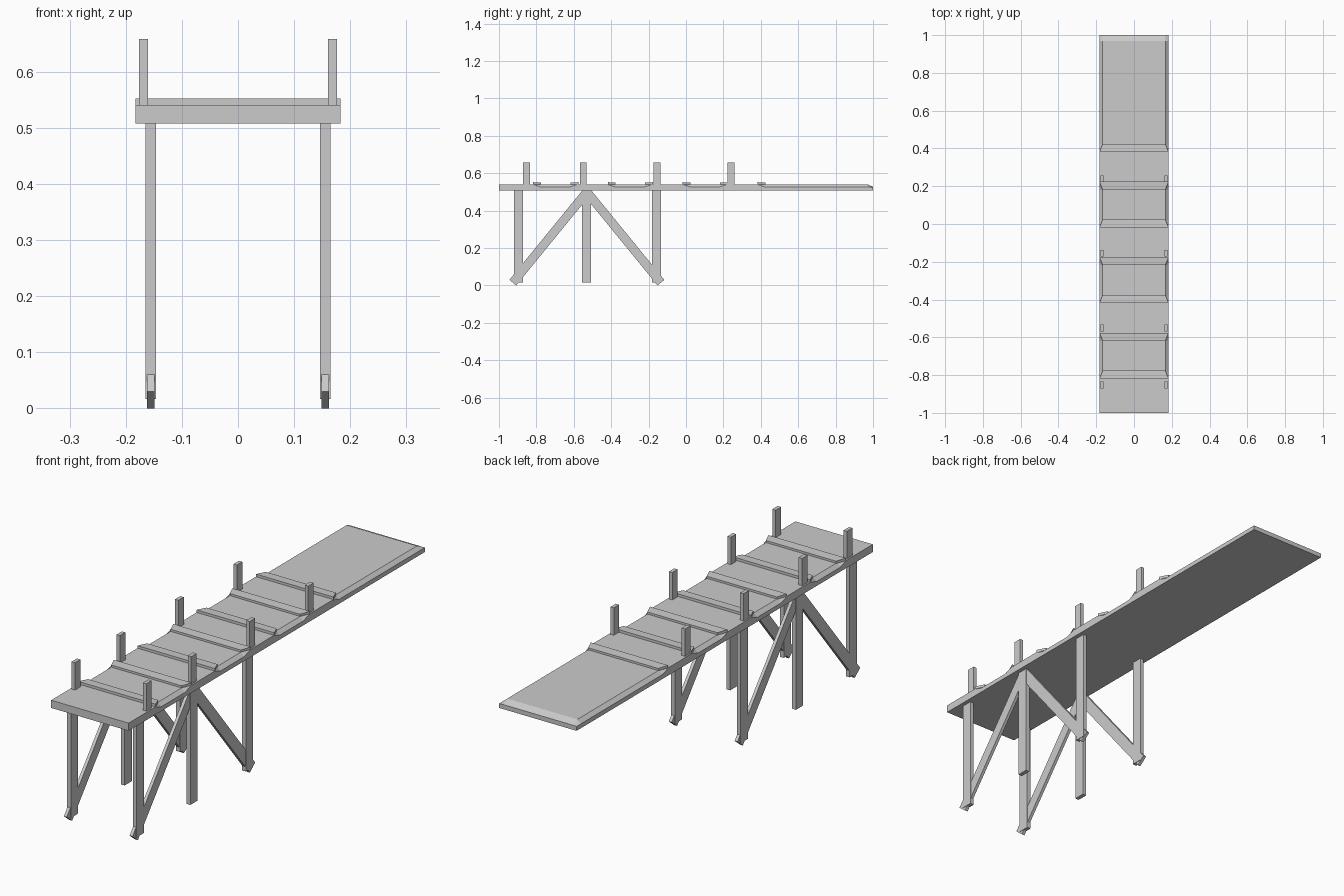
import bpy, bmesh
from mathutils import Vector

if "Cube" in bpy.data.objects:
    bpy.data.objects.remove(bpy.data.objects["Cube"])

W, IN = 0.183, 0.166              # deck half width, bevelled half width
Z0, ZE, Z1, ZR = 0.508, 0.527, 0.541, 0.552


def make(name, verts, faces):
    me = bpy.data.meshes.new(name)
    me.from_pydata(verts, [], faces)
    bm = bmesh.new()
    bm.from_mesh(me)
    bmesh.ops.recalc_face_normals(bm, faces=bm.faces)
    bm.to_mesh(me)
    bm.free()
    ob = bpy.data.objects.new(name, me)
    bpy.context.collection.objects.link(ob)
    return ob


def loft(name, rings):
    n = len(rings[0])
    verts = [v for r in rings for v in r]
    faces = [tuple(range(n)), tuple(range((len(rings) - 1) * n, len(rings) * n))]
    for k in range(len(rings) - 1):
        for i in range(n):
            j = (i + 1) % n
            faces.append((k * n + i, k * n + j, (k + 1) * n + j, (k + 1) * n + i))
    return make(name, verts, faces)


def box(name, c, s):
    x, y, z = c
    a, b, h = (v / 2 for v in s)
    return loft(name, [[(x - a, y - b, k), (x + a, y - b, k),
                        (x + a, y + b, k), (x - a, y + b, k)] for k in (z - h, z + h)])


def section(y, half, top):
    # deck cross-section with an optional chamfer on both long edges
    edge = ZE if half < W or top < Z1 else Z1 - 0.0005
    return [(-W, y, Z0), (W, y, Z0), (W, y, edge), (half, y, top), (-half, y, top), (-W, y, edge)]


# Deck: plain and edge-chamfered stretches in turn, far end tapered
rings = [section(-1, W, Z1)]
for a, b in ((-0.8, -0.6), (-0.4, -0.2), (0, 0.2)):
    rings += [section(a - 0.02, W, Z1), section(a + 0.02, IN, Z1),
              section(b - 0.02, IN, Z1), section(b + 0.02, W, Z1)]
rings += [section(0.38, W, Z1), section(0.42, IN, Z1), section(0.97, IN, Z1)]
rings.append([(-W, 1, Z0), (W, 1, Z0), (W, 1, ZE), (IN, 1, ZE + 0.0005),
              (-IN, 1, ZE + 0.0005), (-W, 1, ZE)])
loft("deck", rings)

# Raised cross battens, narrower on the chamfered side
for i in range(7):
    y = -0.797 + 0.2 * i
    s = 1 if i % 2 == 0 else -1
    yo, yi = y - 0.021 * s, y + 0.021 * s
    loft("cross_batten", [[(-W, yo, z), (W, yo, z), (IN, yi, zi), (-IN, yi, zi)]
                          for z, zi in ((Z1 - 0.008, Z1 - 0.008), (ZR, ZR - 0.002))])

for sx in (-1, 1):
    # Mooring posts above the deck
    for y in (-0.853, -0.55, -0.155, 0.24):
        box("rail_post", (sx * 0.1685, y, 0.596), (0.016, 0.036, 0.124))
    # Upright legs
    for y in (-0.895, -0.532, -0.158):
        box("leg", (sx * 0.1555, y, 0.265), (0.018, 0.049, 0.496))
    # Diagonal braces meeting above the middle leg
    for sy in (-1, 1):
        lo, hi = Vector((-0.53 + sy * 0.396, 0.0148)), Vector((-0.53, 0.5))
        d = (hi - lo).normalized()
        p = Vector((-d.y, d.x)) * 0.0235
        corners = (lo + p, lo - p, hi - p, hi + p)
        loft("brace", [[(sx * 0.1555 + t, q.x, q.y) for q in corners] for t in (-0.0068, 0.0068)])
